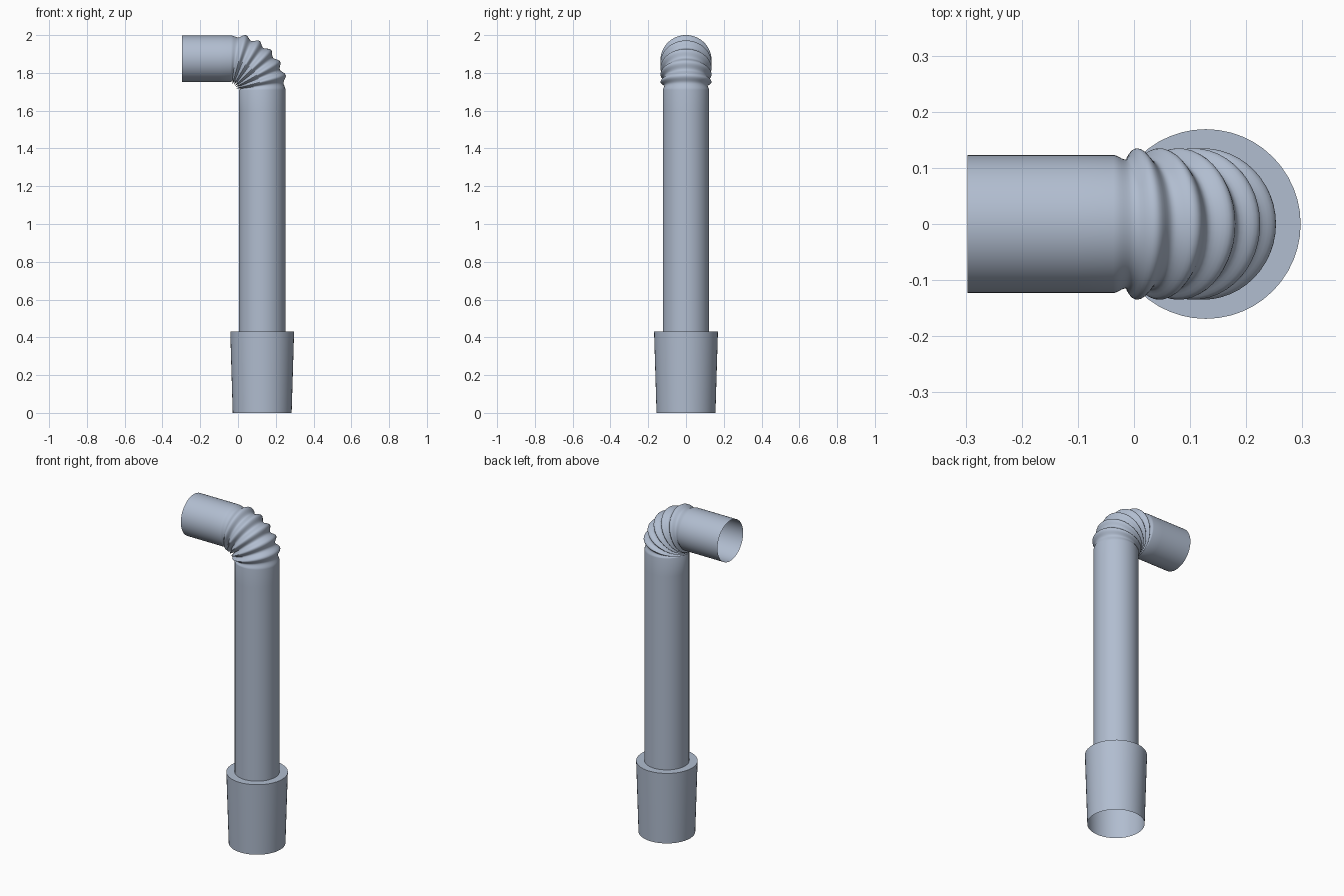
import bpy, bmesh, math
from mathutils import Vector

if "Cube" in bpy.data.objects:
    bpy.data.objects.remove(bpy.data.objects["Cube"])

SEG = 48
R = 0.123                                   # pipe radius
BEND_R = 0.165                              # bend centreline radius
C = Vector((-0.037, 0, 1.710))              # bend centre
AXIS_X = C.x + BEND_R                       # upright pipe axis

mat = bpy.data.materials.new("blue_grey")
mat.diffuse_color = (0.44, 0.51, 0.63, 1)
mat.use_nodes = True
mat.node_tree.nodes["Principled BSDF"].inputs["Base Color"].default_value = mat.diffuse_color


def sweep(name, rings):
    """Open skin through rings given as (centre, outward direction, radius)."""
    bm = bmesh.new()
    loops = []
    for c, d, r in rings:
        loops.append([bm.verts.new(c + r * (d * math.cos(t) + Vector((0, 1, 0)) * math.sin(t)))
                      for t in (2 * math.pi * i / SEG for i in range(SEG))])
    for a, b in zip(loops, loops[1:]):
        for i in range(SEG):
            j = (i + 1) % SEG
            bm.faces.new((a[i], a[j], b[j], b[i]))
    me = bpy.data.meshes.new(name)
    bm.to_mesh(me)
    bm.free()
    ob = bpy.data.objects.new(name, me)
    bpy.context.collection.objects.link(ob)
    me.materials.append(mat)
    bpy.ops.object.select_all(action='DESELECT')
    bpy.context.view_layer.objects.active = ob
    ob.select_set(True)
    bpy.ops.object.shade_smooth_by_angle(angle=math.radians(40))
    return ob


X = Vector((1, 0, 0))
Z = Vector((0, 0, 1))


def upright(z, r):
    return (Vector((AXIS_X, 0, z)), X, r)


# tapered sleeve at the foot, open below, with a flat shoulder on top
sweep("sleeve", [upright(0, 0.156), upright(0.43, 0.169), upright(0.43, R)])

# upright pipe, ribbed elbow and short outlet in one skin
rings = [upright(0.43, R), upright(1.0, R), upright(1.6, R)]
STEPS = 72
for i in range(STEPS + 1):
    a = 90 * i / STEPS
    if 7.5 <= a <= 82.5:                    # five ribs, one every 15 degrees
        wave = 0.5 + 0.5 * math.cos(2 * math.pi * a / 15)
        r = 0.115 + 0.020 * wave
    else:                                   # ease from the plain pipe
        k = min(a, 90 - a) / 7.5
        r = R + (0.115 - R) * k * k * (3 - 2 * k)
    t = math.radians(a)
    d = X * math.cos(t) + Z * math.sin(t)
    rings.append((C + d * BEND_R, d, r))
for x in (-0.1, -0.297):
    rings.append((Vector((x, 0, C.z + BEND_R)), Z, R))
sweep("bent_pipe", rings)
